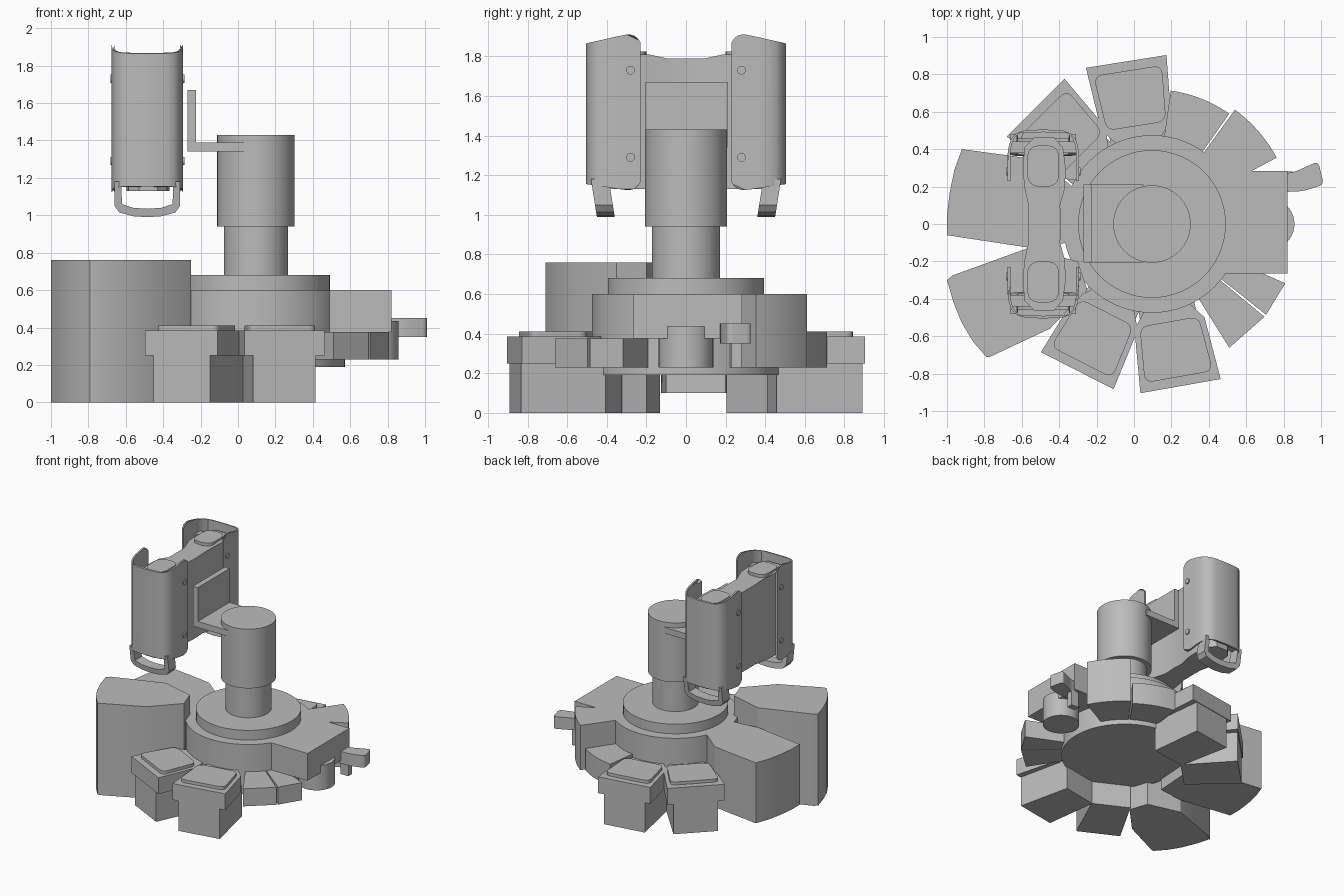
import bpy, bmesh, math
from mathutils import Vector

cube = bpy.data.objects.get("Cube")
if cube:
    bpy.data.objects.remove(cube)

grey = bpy.data.materials.new("plain grey")
grey.use_nodes = True
colour = (0.5, 0.5, 0.5, 1)
grey.diffuse_color = colour
grey.node_tree.nodes["Principled BSDF"].inputs["Base Color"].default_value = colour

CX = 0.096  # turntable axis


def finish(name, bm, smooth=True):
    bmesh.ops.recalc_face_normals(bm, faces=bm.faces)
    mesh = bpy.data.meshes.new(name)
    bm.to_mesh(mesh)
    bm.free()
    mesh.materials.append(grey)
    obj = bpy.data.objects.new(name, mesh)
    bpy.context.collection.objects.link(obj)
    if smooth:
        bpy.ops.object.select_all(action='DESELECT')
        bpy.context.view_layer.objects.active = obj
        obj.select_set(True)
        bpy.ops.object.shade_smooth_by_angle(angle=math.radians(30))
    return obj


def prism(name, pts, z0, z1, shape=None):
    """Extrude a plan outline from z0 to z1; shape(v) may move vertices."""
    bm = bmesh.new()
    face = bm.faces.new([bm.verts.new((x, y, z0)) for x, y in pts])
    ext = bmesh.ops.extrude_face_region(bm, geom=[face])
    for v in ext["geom"]:
        if isinstance(v, bmesh.types.BMVert):
            v.co.z = z1
    if shape:
        for v in bm.verts:
            v.co = shape(v.co.copy())
    return finish(name, bm)


def box(name, x, y, z):
    return prism(name, [(x[0], y[0]), (x[1], y[0]), (x[1], y[1]), (x[0], y[1])], *z)


def disc(name, x, y, r, z0, z1, n=64):
    pts = [(x + r * math.cos(i * math.tau / n), y + r * math.sin(i * math.tau / n))
           for i in range(n)]
    return prism(name, pts, z0, z1)


def arc(r, a0, a1, n=10):
    angles = [math.radians(a0 + (a1 - a0) * i / n) for i in range(n + 1)]
    return [(CX + r * math.cos(a), r * math.sin(a)) for a in angles]


def sector(name, r0, r1, a0, a1, z0, z1):
    return prism(name, arc(r1, a0, a1) + arc(r0, a1, a0), z0, z1)


def rounded(pts, radius, n=6):
    """Round every corner of a closed outline."""
    out = []
    for i, p in enumerate(pts):
        p = Vector(p)
        a = p + (Vector(pts[i - 1]) - p).normalized() * radius
        b = p + (Vector(pts[(i + 1) % len(pts)]) - p).normalized() * radius
        for k in range(n + 1):
            t = k / n
            out.append(tuple(a * (1 - t) ** 2 + p * 2 * t * (1 - t) + b * t * t))
    return out


# Turntable and column
disc("turntable_body", CX, 0, 0.475, 0.19, 0.6)
disc("turntable_cap", CX, 0, 0.395, 0.6, 0.68)
disc("column_neck", CX, 0, 0.172, 0.68, 0.94)
disc("column_head", CX, 0, 0.207, 0.94, 1.43)


# Stepped stations around the rim
def station(name, angle):
    a = math.radians(angle)

    def plan(rt):
        return [(CX + r * math.cos(a) - t * math.sin(a),
                 r * math.sin(a) + t * math.cos(a)) for r, t in rt]

    prism(name + "_foot", plan([(.44, -.15), (.875, -.17), (.875, .17), (.44, .15)]), 0, 0.26)
    prism(name + "_body", plan([(.45, -.12), (.54, -.19), (.88, -.218),
                                (.88, .218), (.54, .19), (.45, .12)]), 0.25, 0.385)
    inner = rounded([(.53, -.16), (.53, .16)] + [(.83, .185), (.83, -.185)], .05)
    prism(name + "_lid", plan(inner), 0.385, 0.41)


for label, angle in (("rear", 99), ("rear_right", 135), ("front_right", -117), ("front", -80)):
    station(label + "_station", angle)

# Large side cabinets with bowed outer walls
prism("tall_cabinet", [(-.57, -.13), (-.97, -.275), (-1, -.3), (-.965, -.42), (-.92, -.53),
                       (-.86, -.63), (-.79, -.71), (-.77, -.71), (-.45, -.56),
                       (-.25, -.35), (-.3, -.2)], 0, 0.76)
prism("side_cabinet", [(-.92, .4), (-.96, .29), (-.985, .17), (-1, .05), (-1, -.06),
                       (-.57, -.125), (-.35, -.1), (-.33, .2), (-.5, .34), (-.66, .365)],
      0.1, 0.6)

# Rim blocks
sector("rear_wedge", 0.44, 0.755, 28, 54, 0.23, 0.6)
sector("rear_low_block", 0.44, 0.72, 55, 82, 0.23, 0.41)
for i, (a0, a1) in enumerate(((-58, -39.5), (-38.5, -24))):
    p = arc(0.78, a0, a1, 1) + arc(0.44, a1, a0, 1)
    prism("front_rim_block_%d" % i, p, 0.23, 0.375)

# Delivery housing with canister and lever
prism("delivery_housing", [(.36, -.385), (.49, -.265), (.822, -.265), (.822, .283),
                           (.5, .283), (.42, .35)], 0.375, 0.6)
disc("canister", 0.72, 0, 0.138, 0.23, 0.435, 40)
prism("lever", rounded([(.76, .17), (.9, .175), (1.015, .21), (.985, .335), (.85, .275),
                        (.76, .27)], .03), 0.35, 0.45)
box("lever_stem", (.78, .85), (.23, .28), (.23, .36))

# L-shaped bracket
box("bracket_shelf", (-.27, .05), (-.205, .21), (1.34, 1.39))
box("bracket_plate", (-.27, -.225), (-.205, .21), (1.34, 1.67))

# Dumbbell-shaped carrier between the two shells
half = [(-.39, 0), (-.395, .1), (-.37, .19), (-.365, .3), (-.38, .41), (-.43, .465),
        (-.53, .465), (-.585, .41), (-.595, .3), (-.585, .19), (-.565, .1), (-.565, 0)]
outline = half + [(x, -y) for x, y in half[-2:0:-1]]


def carrier_top(co):
    if co.z > 1.5 and abs(co.y) < 0.15:
        co.z -= 0.02
    return co


prism("carrier", outline, 1.13, 1.81, carrier_top)


# Curved shells, pads, screws and hooks, mirrored front to back
def shell_edge(co):
    d = 0.505 - abs(co.y)
    corner = max(0, d - 0.21) / 0.065
    drop = 0.04 * corner ** 3
    if co.z > 1.5:
        co.z = 1.865 + 0.045 * min(1, d / 0.2) - drop
    else:
        co.z = 1.155 - 0.03 * min(1, d / 0.2) + drop
    return co


def ushape(inset):
    w, top = 0.19 - inset, 0.505 - inset
    right = [(w, y) for y in (.23, .236, .245, .26, .28, .3, .34, .38)]
    right += [(w - .006, .42), (w - .018, .455), (w - .045, .485), (w - .09, top - .004)]
    right = [(x, min(y, top - .004)) for x, y in right]
    pts = right + [(0, top)] + [(-x, y) for x, y in reversed(right)]
    return [(x - .485, y) for x, y in pts]


for side, s in (("rear", 1), ("front", -1)):
    ring = ushape(0) + ushape(0.014)[::-1]
    prism(side + "_shell", [(x, s * y) for x, y in ring], 1.13, 1.9, shell_edge)

    pad = rounded([(-.4, .2), (-.4, .42), (-.57, .42), (-.57, .2)], .07)
    prism(side + "_pad", [(x, s * y) for x, y in pad], 1.8, 1.825)

    # inner ribs tie the shell to the carrier
    y0, y1 = sorted((s * .38, s * .44))
    box(side + "_rib", (-.66, -.31), (y0, y1), (1.2, 1.78))

    for z in (1.29, 1.73):
        for x in (-.677, -.293):
            screw = disc(side + "_screw", 0, 0, 0.022, -.006, .006, 20)
            screw.rotation_euler = (0, math.pi / 2, 0)
            screw.location = (x, s * .28, z)

    # U-shaped hook drawn in the x-z plane
    hook = [(-.66, 1.18), (-.66, 1.05), (-.635, 1.015), (-.56, .995), (-.485, .99),
            (-.41, .995), (-.335, 1.015), (-.31, 1.05), (-.31, 1.18),
            (-.345, 1.18), (-.35, 1.06), (-.41, 1.04), (-.485, 1.035),
            (-.56, 1.04), (-.62, 1.06), (-.625, 1.18)]

    def stand_up(co, s=s):
        lean = 0.03 * (1.18 - co.y) / 0.19
        return Vector((co.x, s * (co.z - lean), co.y))

    prism(side + "_hook", hook, 0.39, 0.48, stand_up)
